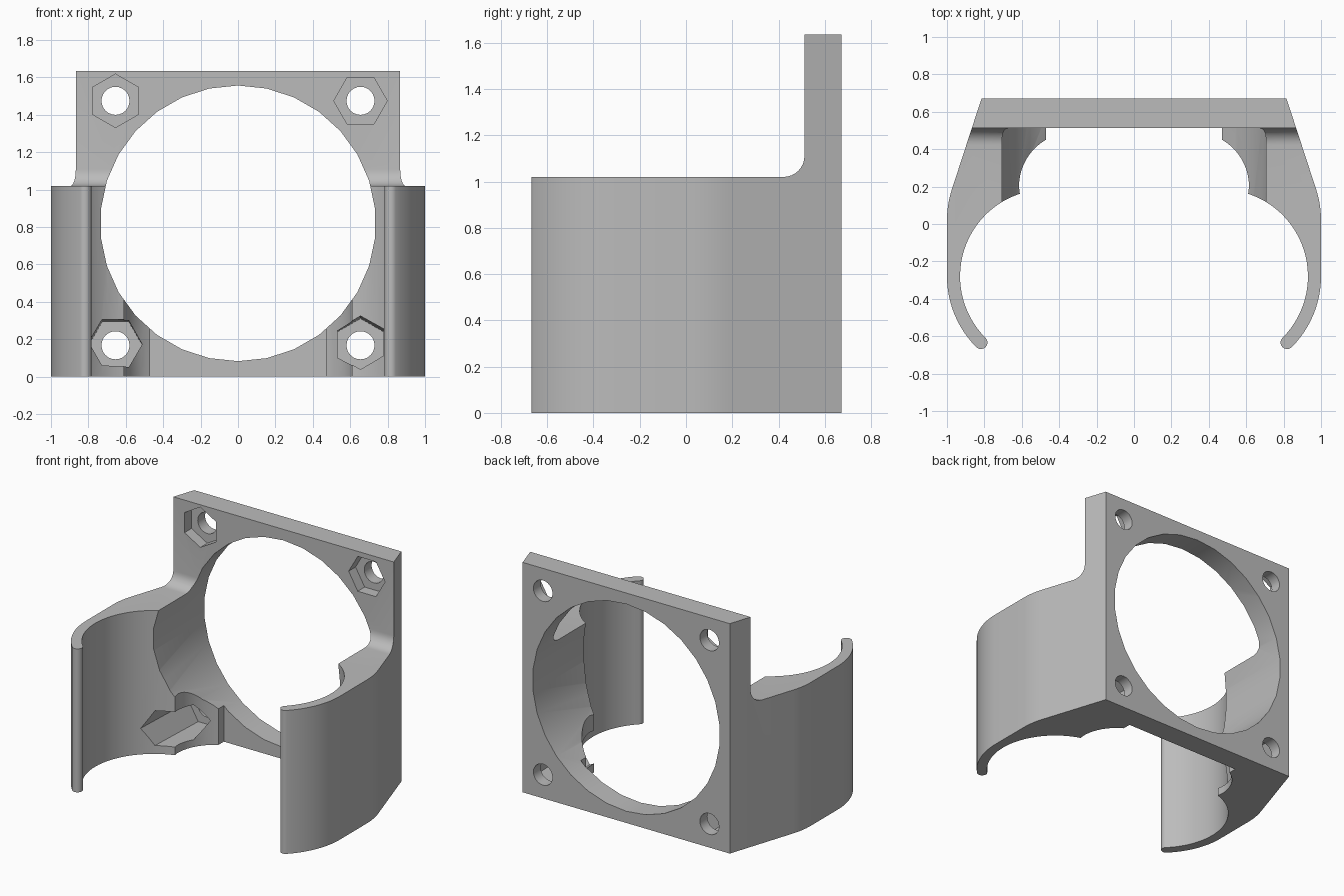
import bpy
import bmesh
from math import sin, cos, radians
from mathutils import Vector

if "Cube" in bpy.data.objects:
    bpy.data.objects.remove(bpy.data.objects["Cube"])

grey = bpy.data.materials.new("plain grey")
grey.use_nodes = True
colour = (0.5, 0.5, 0.5, 1)
grey.diffuse_color = colour
grey.node_tree.nodes["Principled BSDF"].inputs["Base Color"].default_value = colour


def arc(cx, cy, r, start, end, n):
    """Points on an arc, angles in degrees."""
    angles = [radians(start + (end - start) * i / n) for i in range(n + 1)]
    return [(cx + r * cos(a), cy + r * sin(a)) for a in angles]


def ring(cx, cy, r, sides, start=0):
    return arc(cx, cy, r, start, start + 360, sides)[:-1]


def prism(name, points, move):
    """Solid made by sweeping a closed 3D outline along a vector."""
    bm = bmesh.new()
    face = bm.faces.new([bm.verts.new(p) for p in points])
    swept = bmesh.ops.extrude_face_region(bm, geom=[face])["geom"]
    verts = [v for v in swept if isinstance(v, bmesh.types.BMVert)]
    bmesh.ops.translate(bm, verts=verts, vec=Vector(move))
    bmesh.ops.recalc_face_normals(bm, faces=bm.faces)
    mesh = bpy.data.meshes.new(name)
    bm.to_mesh(mesh)
    bm.free()
    mesh.materials.append(grey)
    obj = bpy.data.objects.new(name, mesh)
    bpy.context.collection.objects.link(obj)
    return obj


def cut(target, cutter):
    """Subtract the cutter, then discard it."""
    cutter.hide_render = True
    mod = target.modifiers.new("cut", "BOOLEAN")
    mod.operation = "DIFFERENCE"
    mod.solver = "EXACT"
    mod.object = cutter
    bpy.context.view_layer.objects.active = target
    bpy.ops.object.modifier_apply(modifier=mod.name)
    bpy.data.objects.remove(cutter)


# Plan outline of one side: sloped flank, clip arm, round tip, inner bore, relief
cx, cy, inner, outer = 0.465, -0.28, 0.465, 0.535
mid = (inner + outer) / 2
tip = (cx + mid * cos(radians(-45)), cy + mid * sin(radians(-45)))
half = [(0.815, 0.672)]
half += arc(cx, 0.02, outer, 18, 0, 6)
half += arc(cx, cy, outer, 0, -45, 12)
half += arc(*tip, (outer - inner) / 2, -45, -225, 10)[1:-1]
half += arc(cx, cy, inner, -45, 71.8, 28)
half += arc(0.325, 0.2, 0.29, 0, 60, 10)
half += [(0.47, 0.512)]
outline = half + [(-x, y) for x, y in reversed(half)]
bracket = prism("fan_bracket", [(x, y, 0) for x, y in outline], (0, 0, 1.635))

# Lower the clip arms, leaving a fillet against the upright plate
step = [(-1, 1.02)] + arc(0.422, 1.11, 0.09, -90, 0, 8) + [(0.512, 2), (-1, 2)]
cut(bracket, prism("step_cutter", [(-1.5, y, z) for y, z in step], (3, 0, 0)))

# Large airflow opening
opening = ring(0, 0.82, 0.737, 30, 90)
cut(bracket, prism("opening_cutter", [(x, -1, z) for x, z in opening], (0, 2, 0)))

# Screw holes and hexagonal nut pockets; the lower pockets rise toward the front
for side in (-1, 1):
    for z, start, rise in ((1.475, 0.4, 0), (0.168, 0, 0.02)):
        x = side * 0.655
        hole = ring(x, z, 0.075, 24)
        cut(bracket, prism("screw_cutter", [(u, 0.4, v) for u, v in hole], (0, 0.5, 0)))
        turn = 30 if side * (z - 0.82) < 0 else 0
        nut = ring(x, z, 0.143, 6, turn)
        cut(bracket, prism("nut_cutter", [(u, 0.59, v) for u, v in nut],
                           (0, start - 0.59 - 0.05, rise)))

# Smooth curves, crisp edges
bpy.ops.object.select_all(action="DESELECT")
bracket.select_set(True)
bpy.context.view_layer.objects.active = bracket
bpy.ops.object.shade_smooth_by_angle(angle=radians(30))
